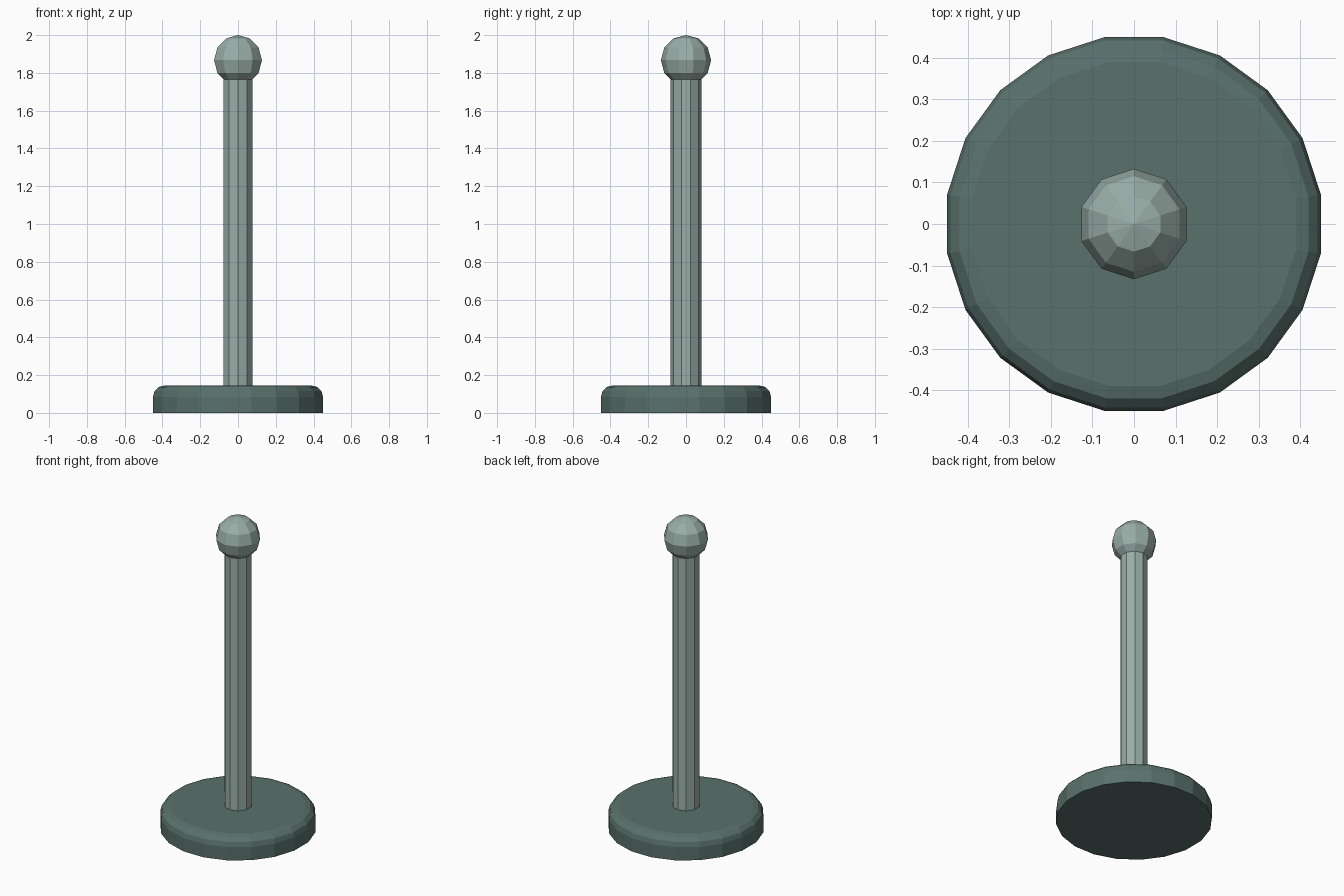
import bpy, bmesh, math
from mathutils import Matrix

if "Cube" in bpy.data.objects:
    bpy.data.objects.remove(bpy.data.objects["Cube"])

POLE_BOTTOM, POLE_TOP = 0.10, 1.83
KNOB_R = 0.133


def material(name, rgb):
    mat = bpy.data.materials.new(name)
    mat.diffuse_color = (*rgb, 1.0)
    mat.use_nodes = True
    mat.node_tree.nodes["Principled BSDF"].inputs["Base Color"].default_value = mat.diffuse_color
    return mat


def add_part(name, bm, mat):
    bmesh.ops.recalc_face_normals(bm, faces=bm.faces)
    mesh = bpy.data.meshes.new(name)
    bm.to_mesh(mesh)
    bm.free()
    mesh.materials.append(mat)
    obj = bpy.data.objects.new(name, mesh)
    bpy.context.collection.objects.link(obj)
    return obj


def cylinder(sides, radius, z0, z1, turn=0.0):
    bm = bmesh.new()
    bmesh.ops.create_cone(
        bm, cap_ends=True, segments=sides, radius1=radius, radius2=radius,
        depth=z1 - z0,
        matrix=Matrix.Translation((0, 0, (z0 + z1) / 2)) @ Matrix.Rotation(turn, 4, 'Z'))
    return bm


dark = material("dark_green_grey", (0.10, 0.165, 0.15))
light = material("light_green_grey", (0.32, 0.42, 0.39))

# Base: 20-sided disc, flats on the axes, rounded upper rim
half_step = math.pi / 20
bm = cylinder(20, 0.45 / math.cos(half_step), 0.0, 0.145, half_step)
rim = [e for e in bm.edges if all(v.co.z > 0.14 for v in e.verts)]
bmesh.ops.bevel(bm, geom=rim, offset=0.06, segments=3, profile=0.5, affect='EDGES')
add_part("base", bm, dark)

# Pole: 10-sided shaft running from inside the base into the knob
add_part("pole", cylinder(10, 0.081, POLE_BOTTOM, POLE_TOP), light)

# Knob: faceted ball on top
bm = bmesh.new()
bmesh.ops.create_uvsphere(bm, u_segments=10, v_segments=6, radius=KNOB_R,
                          matrix=Matrix.Translation((0, 0, 2.0 - KNOB_R)))
add_part("knob", bm, light)
